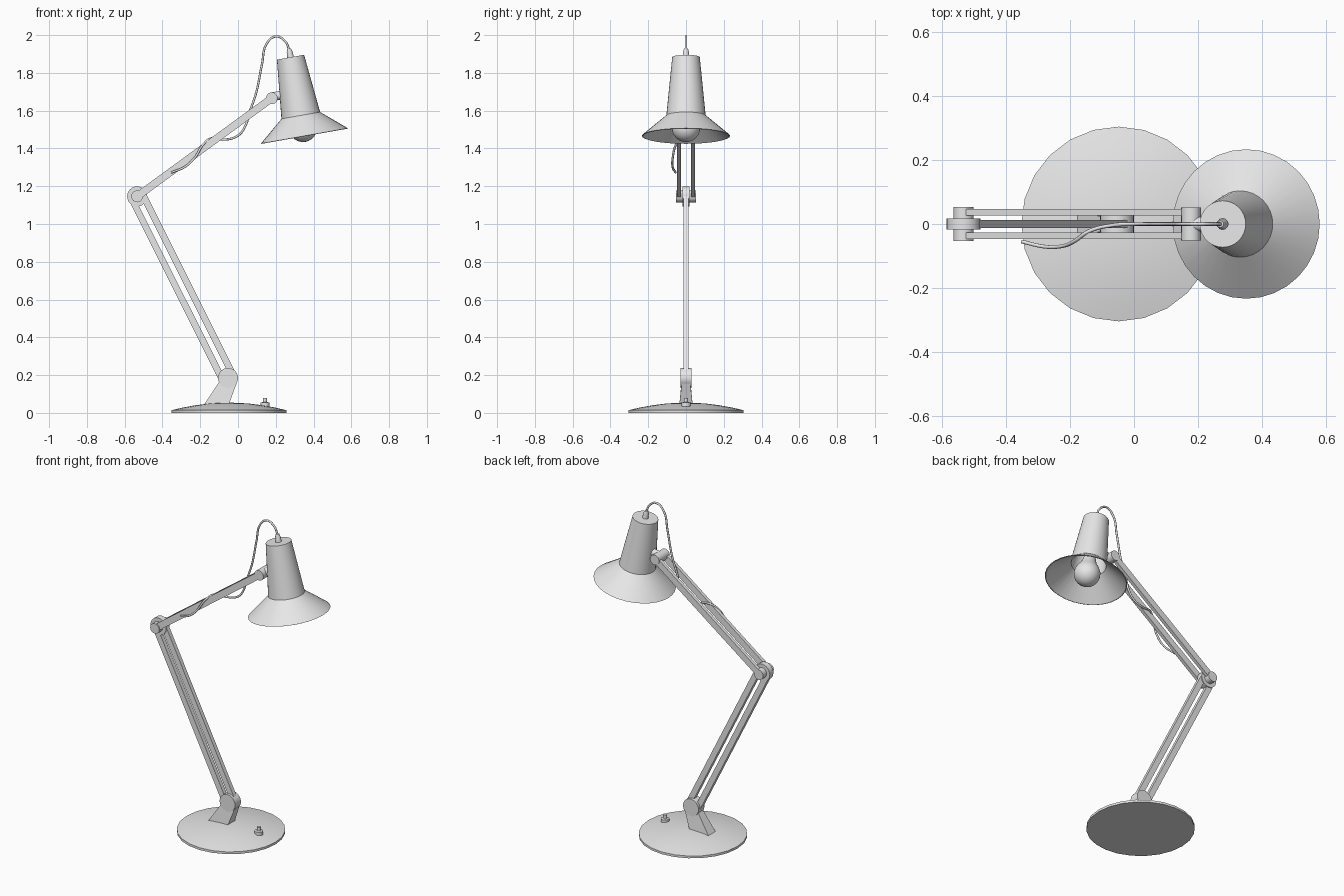
import bpy, bmesh, math
from mathutils import Vector, Matrix

if "Cube" in bpy.data.objects:
    bpy.data.objects.remove(bpy.data.objects["Cube"])

GREY = bpy.data.materials.new("light_grey")
GREY.diffuse_color = (0.8, 0.8, 0.8, 1)
GREY.use_nodes = True
GREY.node_tree.nodes["Principled BSDF"].inputs["Base Color"].default_value = GREY.diffuse_color


def finish(name, bm, smooth=True, matrix=Matrix()):
    bmesh.ops.remove_doubles(bm, verts=bm.verts, dist=1e-5)
    bmesh.ops.recalc_face_normals(bm, faces=bm.faces)
    me = bpy.data.meshes.new(name)
    bm.to_mesh(me)
    bm.free()
    ob = bpy.data.objects.new(name, me)
    bpy.context.collection.objects.link(ob)
    me.materials.append(GREY)
    ob.matrix_world = matrix
    if smooth:
        bpy.ops.object.select_all(action='DESELECT')
        ob.select_set(True)
        bpy.context.view_layer.objects.active = ob
        bpy.ops.object.shade_smooth_by_angle(angle=math.radians(30))
    return ob


def lathe(name, profile, sides=32, matrix=Matrix()):
    """Turn (radius, height) points around the local z axis."""
    bm = bmesh.new()
    vs = [bm.verts.new((r, 0, z)) for r, z in profile]
    es = [bm.edges.new(p) for p in zip(vs, vs[1:])]
    bmesh.ops.spin(bm, geom=vs + es, cent=(0, 0, 0), axis=(0, 0, 1),
                   angle=2 * math.pi, steps=sides, use_duplicate=False)
    bmesh.ops.remove_doubles(bm, verts=bm.verts, dist=1e-5)
    return finish(name, bm, True, matrix)


def pin(name, x, z, r, half, sides=24):
    """Cylinder lying along y."""
    m = Matrix.Translation((x, 0, z)) @ Matrix.Rotation(math.pi / 2, 4, 'X')
    return lathe(name, [(0, -half), (r, -half), (r, half), (0, half)], sides, m)


def bar(name, a, b, y, width, depth, offset=0):
    """Flat bar between two (x, z) points, shifted sideways by offset."""
    d = Vector((b[0] - a[0], 0, b[1] - a[1]))
    u = d.normalized()
    n = Vector((-u.z, 0, u.x))
    mid = Vector(((a[0] + b[0]) / 2, y, (a[1] + b[1]) / 2)) + n * offset
    bm = bmesh.new()
    bmesh.ops.create_cube(bm, size=1)
    for v in bm.verts:
        v.co = mid + u * v.co.x * d.length + n * v.co.z * width + Vector((0, v.co.y * depth, 0))
    return finish(name, bm, False)


# base plate and switch
lathe("base", [(0, 0), (0.305, 0), (0.305, 0.014), (0.25, 0.027), (0.18, 0.04),
               (0.1, 0.05), (0, 0.055)], 24, Matrix.Translation((-0.048, 0, 0)))
lathe("switch", [(0, 0.03), (0.024, 0.03), (0.024, 0.055), (0.011, 0.057),
                 (0.011, 0.08), (0, 0.08)], 16, Matrix.Translation((0.143, 0, 0)))

# tapered foot bracket
bm = bmesh.new()
outline = [(-0.185, 0.035, 0.036), (-0.052, 0.035, 0.036), (-0.008, 0.155, 0.023), (-0.095, 0.17, 0.023)]
sides = [[bm.verts.new((x, s * w, z)) for x, z, w in outline] for s in (-1, 1)]
for f in sides:
    bm.faces.new(f)
for i in range(4):
    j = (i + 1) % 4
    bm.faces.new((sides[0][i], sides[0][j], sides[1][j], sides[1][i]))
finish("foot_bracket", bm, False)

# joints
FOOT, ELBOW, HEAD = (-0.053, 0.185), (-0.534, 1.146), (0.179, 1.666)
pin("foot_joint", *FOOT, 0.053, 0.029)
pin("elbow_disc", *ELBOW, 0.053, 0.018)
pin("elbow_pin", *ELBOW, 0.031, 0.053)
pin("head_joint", *HEAD, 0.031, 0.052)

# arms
for s, side in ((-1, "right"), (1, "left")):
    bar("lower_arm_" + side, FOOT, ELBOW, 0, 0.035, 0.026, s * 0.031)
    bar("upper_arm_" + side, ELBOW, HEAD, s * 0.037, 0.04, 0.021)

# lamp head, tilted about y
TILT = Matrix.Translation((0.278, 0, 1.883)) @ Matrix.Rotation(math.radians(-10), 4, 'Y')
lathe("shade", [(0, 0), (0.073, 0), (0.104, -0.313), (0.234, -0.423), (0.229, -0.425),
                (0.099, -0.317), (0.068, -0.006), (0, -0.006)], 32, TILT)
lathe("cable_nozzle", [(0, -0.002), (0.018, -0.002), (0.015, 0.03), (0.011, 0.045), (0, 0.045)], 12, TILT)
lathe("socket", [(0, -0.006), (0.04, -0.006), (0.04, -0.24), (0, -0.24)], 20, TILT)
arc = [(0.075 * math.sin(math.radians(a)), -0.38 - 0.075 * math.cos(math.radians(a)))
       for a in range(0, 121, 15)]
lathe("bulb", arc + [(0.045, -0.31), (0.034, -0.27), (0.032, -0.22), (0, -0.22)], 24, TILT)
lathe("head_bracket", [(0, 0), (0.023, 0), (0.023, 0.065), (0, 0.065)], 16,
      Matrix.Translation((0.183, 0, 1.674)) @ Matrix.Rotation(math.radians(80), 4, 'Y'))

# power cable
path = [(0.272, 0, 1.92), (0.25, 0, 1.967), (0.2, 0, 1.993), (0.152, 0, 1.955), (0.127, 0, 1.846),
        (0.095, 0, 1.69), (0.063, 0, 1.597), (0.037, 0, 1.515), (0, 0, 1.468),
        (-0.069, -0.004, 1.447), (-0.14, -0.022, 1.454), (-0.185, -0.053, 1.42),
        (-0.228, -0.07, 1.352), (-0.28, -0.071, 1.303), (-0.352, -0.055, 1.273)]
cu = bpy.data.curves.new("cable", 'CURVE')
cu.dimensions = '3D'
cu.bevel_depth = 0.006
cu.bevel_resolution = 2
cu.resolution_u = 6
cu.use_fill_caps = True
sp = cu.splines.new('BEZIER')
sp.bezier_points.add(len(path) - 1)
for p, co in zip(sp.bezier_points, path):
    p.co = co
    p.handle_left_type = p.handle_right_type = 'AUTO'
cable = bpy.data.objects.new("cable", cu)
bpy.context.collection.objects.link(cable)
cu.materials.append(GREY)
bpy.ops.object.select_all(action='DESELECT')
cable.select_set(True)
bpy.context.view_layer.objects.active = cable
bpy.ops.object.convert(target='MESH')
